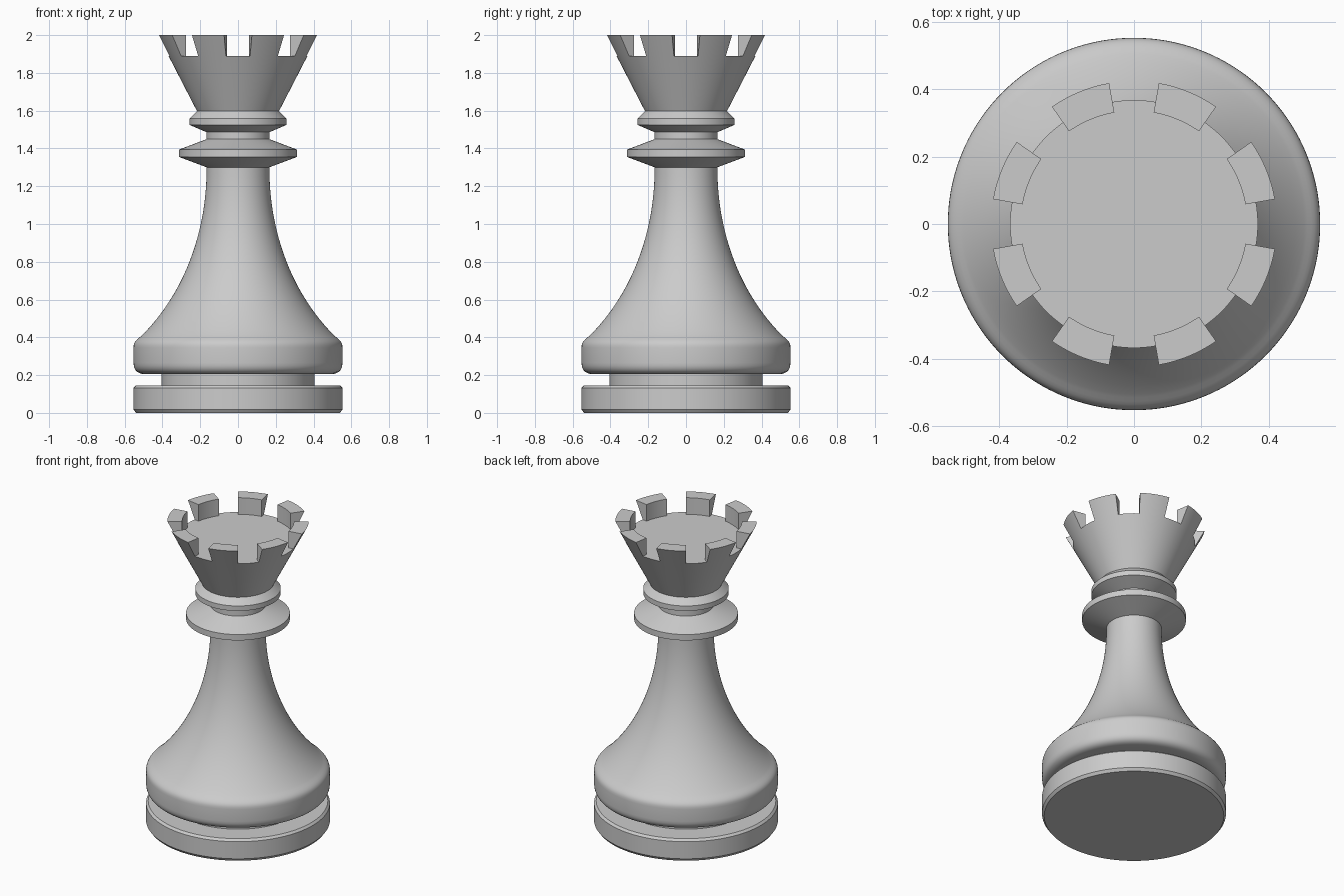
import bpy, bmesh, math
from mathutils import Vector
from mathutils.geometry import interpolate_bezier

if "Cube" in bpy.data.objects:
    bpy.data.objects.remove(bpy.data.objects["Cube"])

SEGS = 144  # multiple of 72, so the 10 and 35 degree cuts fall on edges


def curve(p0, p1, p2, p3, n):
    pts = interpolate_bezier(*[Vector((r, 0, z)) for r, z in (p0, p1, p2, p3)], n)
    return [(p.x, p.z) for p in pts]


def lathe(bm, profile):
    """Revolve (radius, z) points about z, capping both ends; returns the rings."""
    rings = []
    for r, z in profile:
        rings.append([bm.verts.new((r * math.cos(2 * math.pi * i / SEGS),
                                    r * math.sin(2 * math.pi * i / SEGS), z))
                      for i in range(SEGS)])
    for a, b in zip(rings, rings[1:]):
        for i in range(SEGS):
            j = (i + 1) % SEGS
            bm.faces.new((a[i], a[j], b[j], b[i]))
    bm.faces.new(rings[0][::-1])
    bm.faces.new(rings[-1])
    return rings


def finish(bm, name):
    bmesh.ops.recalc_face_normals(bm, faces=bm.faces)
    mesh = bpy.data.meshes.new(name)
    bm.to_mesh(mesh)
    bm.free()
    obj = bpy.data.objects.new(name, mesh)
    bpy.context.collection.objects.link(obj)
    bpy.ops.object.select_all(action='DESELECT')
    obj.select_set(True)
    bpy.context.view_layer.objects.active = obj
    bpy.ops.object.shade_smooth_by_angle(angle=math.radians(25))
    return obj


FLOOR_Z, FLOOR_R, INNER_R, TOP_R = 1.89, 0.368, 0.336, 0.425

# Foot disc, groove and rounded bulge
profile = [(0.54, 0), (0.553, 0.018), (0.553, 0.132), (0.54, 0.146),
           (0.405, 0.146), (0.405, 0.205), (0.47, 0.205)]
profile += curve((0.495, 0.205), (0.53, 0.207), (0.553, 0.225), (0.553, 0.265), 8)
profile += curve((0.553, 0.345), (0.553, 0.375), (0.54, 0.385), (0.515, 0.405), 7)
# Concave stem
profile += curve((0.505, 0.414), (0.31, 0.61), (0.165, 0.92), (0.166, 1.30), 24)
# Wide collar, neck and small collar
profile += [(0.312, 1.355), (0.312, 1.394), (0.167, 1.449), (0.167, 1.486),
            (0.257, 1.525), (0.257, 1.558), (0.217, 1.597), (0.225, 1.613)]
# Flared crown and its floor
profile += [(FLOOR_R, FLOOR_Z), (INNER_R, FLOOR_Z)]

bm = bmesh.new()
rings = lathe(bm, profile)

# Eight battlements raised from the rim of the floor
outer, inner = set(rings[-2]), set(rings[-1])
rim = [f for f in bm.faces if all(v in outer or v in inner for v in f.verts)
       and len(f.verts) == 4]
raised = []
for f in rim:
    c = f.calc_center_median()
    if 10 < math.degrees(math.atan2(c.y, c.x)) % 45 < 35:
        raised.append(f)
result = bmesh.ops.extrude_face_region(bm, geom=raised)
bmesh.ops.delete(bm, geom=[f for f in raised if f.is_valid], context='FACES_ONLY')
for v in (g for g in result["geom"] if isinstance(g, bmesh.types.BMVert)):
    r = math.hypot(v.co.x, v.co.y)
    if r > (INNER_R + FLOOR_R) / 2:
        v.co.x *= TOP_R / r
        v.co.y *= TOP_R / r
    v.co.z = 2.0

finish(bm, "rook_body")
